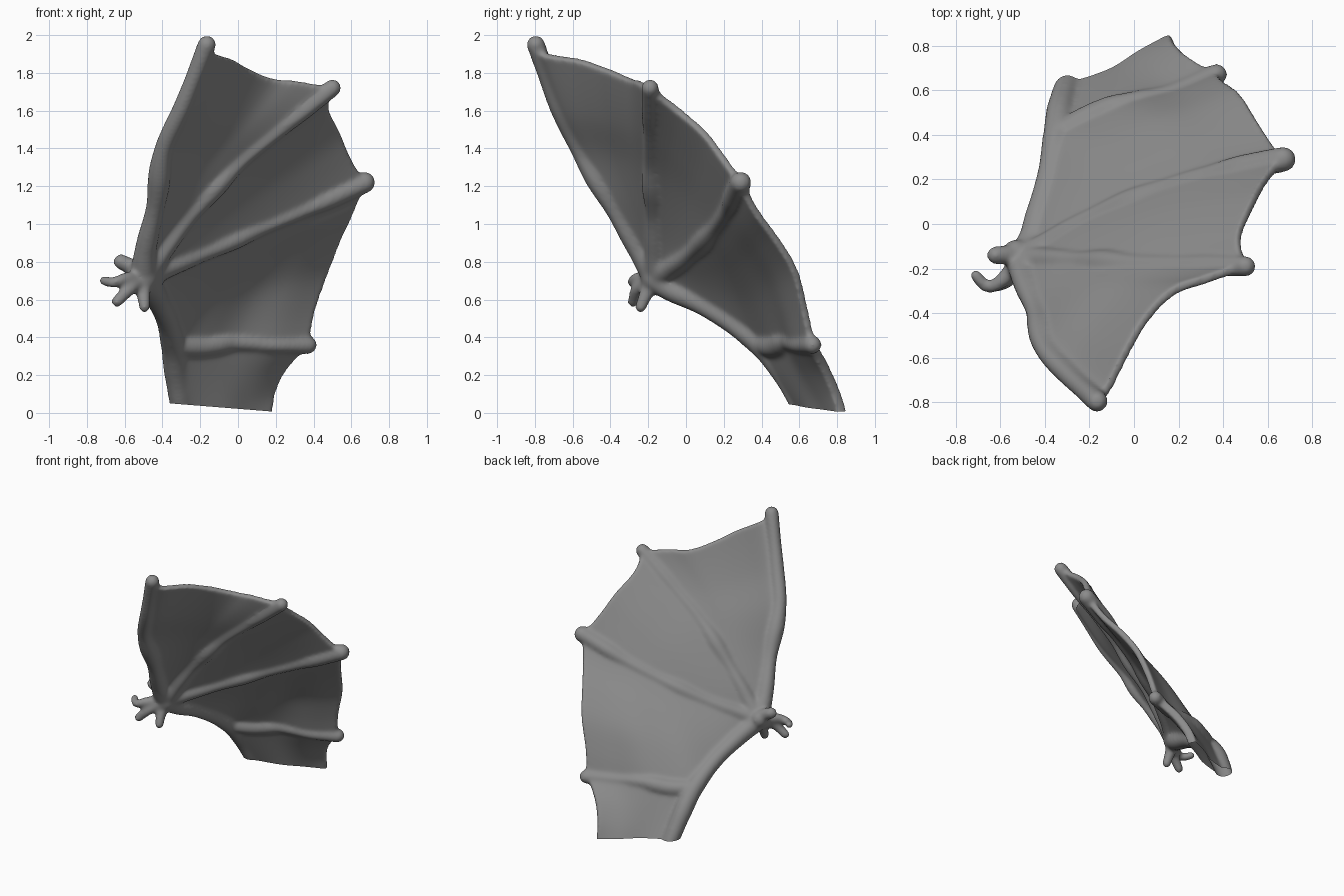
import bpy, bmesh, math
from mathutils import Vector as V

if "Cube" in bpy.data.objects:
    bpy.data.objects.remove(bpy.data.objects["Cube"])

parts = []

def smooth_path(pts, n):
    """Catmull-Rom through pts, resampled to n+1 evenly spaced points."""
    p = [V(q) for q in pts]
    p = [2 * p[0] - p[1]] + p + [2 * p[-1] - p[-2]]
    fine = []
    for a, b, c, d in zip(p, p[1:], p[2:], p[3:]):
        for k in range(20):
            t = k / 20
            fine.append(0.5 * (2 * b + (c - a) * t + (2 * a - 5 * b + 4 * c - d) * t * t
                               + (3 * b - a - 3 * c + d) * t ** 3))
    fine.append(p[-2])
    acc = [0.0]
    for a, b in zip(fine, fine[1:]):
        acc.append(acc[-1] + (b - a).length)
    out, j = [], 0
    for i in range(n + 1):
        s = acc[-1] * i / n
        while j < len(acc) - 2 and acc[j + 1] < s:
            j += 1
        f = (s - acc[j]) / max(acc[j + 1] - acc[j], 1e-9)
        out.append(fine[j].lerp(fine[j + 1], min(f, 1)))
    return out

def ball(name, loc, r):
    bpy.ops.mesh.primitive_uv_sphere_add(segments=20, ring_count=12, radius=r, location=loc)
    bpy.context.object.name = name
    parts.append(bpy.context.object)

def bone(name, pts, radii, n=40):
    """Round tube with radii spread along its length and rounded ends."""
    cu = bpy.data.curves.new(name, 'CURVE')
    cu.dimensions, cu.bevel_depth, cu.bevel_resolution, cu.use_fill_caps = '3D', 1, 5, True
    sp = cu.splines.new('POLY')
    sp.points.add(n)
    for i, q in enumerate(smooth_path(pts, n)):
        u = i / n * (len(radii) - 1)
        k = min(int(u), len(radii) - 2)
        f = u - k
        f = f * f * (3 - 2 * f)
        sp.points[i].co = (*q, 1)
        sp.points[i].radius = radii[k] * (1 - f) + radii[k + 1] * f
    ob = bpy.data.objects.new(name, cu)
    bpy.context.collection.objects.link(ob)
    parts.append(ob)
    ball(name + "_root", pts[0], radii[0])
    ball(name + "_tip", pts[-1], radii[-1])

def membrane(name, rib_a, rib_b, edge, bulge=0.01, thick=0.044, n=32, m=20):
    """Skin stretched between two ribs, its outer rim following edge."""
    a, b = smooth_path(rib_a, n), smooth_path(rib_b, n)
    rim = smooth_path([rib_a[-1]] + edge + [rib_b[-1]], m)
    bm = bmesh.new()
    grid = []
    for i in range(n + 1):
        s = i / n
        row = []
        for j in range(m + 1):
            t = j / m
            p = a[i].lerp(b[i], t) + s ** 2.5 * (rim[j] - a[-1].lerp(b[-1], t))
            p += V((0, 0.85, 0.5)) * bulge * math.sin(math.pi * t) * math.sin(math.pi * s)
            row.append(bm.verts.new(p))
        grid.append(row)
    for i in range(n):
        for j in range(m):
            bm.faces.new((grid[i][j], grid[i + 1][j], grid[i + 1][j + 1], grid[i][j + 1]))
    bmesh.ops.remove_doubles(bm, verts=bm.verts, dist=0.0005)
    me = bpy.data.meshes.new(name)
    bm.to_mesh(me)
    bm.free()
    ob = bpy.data.objects.new(name, me)
    bpy.context.collection.objects.link(ob)
    mod = ob.modifiers.new("thickness", 'SOLIDIFY')
    mod.thickness, mod.offset = thick, 0
    parts.append(ob)

# Skeleton paths
wrist = (-.50, -.16, .715)
f1 = [wrist, (-.49, -.25, .86), (-.43, -.41, 1.13), (-.395, -.56, 1.39), (-.29, -.68, 1.63), (-.165, -.795, 1.95)]
f2 = [wrist, (-.29, -.165, 1.00), (-.03, -.18, 1.29), (.22, -.185, 1.50), (.50, -.19, 1.72)]
f3 = [wrist, (-.22, .01, .83), (.08, .14, .96), (.36, .225, 1.08), (.67, .29, 1.22)]
arm = [wrist, (-.455, -.07, .65), (-.425, .05, .595), (-.38, .21, .50), (-.345, .395, .36)]
f4 = [arm[-1], (-.20, .475, .355), (-.03, .54, .375), (.18, .59, .36), (.37, .67, .36)]
base = [(-.29, .64, -.03), (-.10, .69, -.03), (.03, .77, -.03), (.17, .835, -.03)]

# Fingers, arm and wrist
bone("finger_1", f1, [.07, .058, .05, .062, .05, .05, .047, .05])
bone("finger_2", f2, [.065, .055, .046, .06, .044, .043, .05, .048])
bone("finger_3", f3, [.065, .052, .046, .054, .042, .044, .058, .058])
bone("finger_4", f4, [.055, .062, .062, .048, .042, .045, .05])
bone("arm", arm + [(-.33, .51, .22), (-.305, .605, .05), base[0]], [.075, .064, .058, .058, .065, .065, .06, .055])
ball("wrist", wrist, .08)
ball("wrist_back", (-.53, -.13, .735), .062)

# Small claws of the hand
bone("claw_1", [wrist, (-.60, -.26, .71), (-.66, -.28, .69), (-.71, -.23, .70)], [.055, .038, .03, .028])
bone("claw_2", [wrist, (-.57, -.25, .66), (-.64, -.28, .59)], [.055, .038, .032])
bone("claw_3", [wrist, (-.50, -.21, .63), (-.495, -.24, .56)], [.055, .038, .032])
bone("thumb", [wrist, (-.56, -.14, .77), (-.62, -.14, .80)], [.05, .044, .042])

# Skin panels
membrane("skin_1", f1, f2, [(-.12, -.75, 1.90), (-.03, -.57, 1.87), (.06, -.42, 1.82),
                            (.18, -.30, 1.77), (.32, -.25, 1.755)])
membrane("skin_2", f2, f3, [(.475, -.06, 1.62), (.535, .09, 1.49), (.59, .19, 1.36)])
membrane("skin_3", f3, arm + f4[1:], [(.61, .37, 1.07), (.54, .48, .92), (.475, .58, .75), (.405, .63, .55)], bulge=.015)
membrane("skin_4", f4, base, [(.31, .70, .31), (.235, .75, .22), (.185, .80, .10)], bulge=0, thick=.06)

# Fuse everything into one organic surface
bpy.context.view_layer.update()
bpy.ops.object.select_all(action='DESELECT')
for ob in parts:
    ob.select_set(True)
bpy.context.view_layer.objects.active = parts[0]
bpy.ops.object.convert(target='MESH')
bpy.ops.object.join()
wing = bpy.context.object
wing.name = "wing"
wing.data.name = "wing"
mod = wing.modifiers.new("fuse", 'REMESH')
mod.mode, mod.voxel_size = 'VOXEL', 0.01
mod = wing.modifiers.new("soften", 'SMOOTH')
mod.factor, mod.iterations = 0.5, 24
bpy.ops.object.convert(target='MESH')
wing = bpy.context.object

# Open cut at the shoulder end
bm = bmesh.new()
bm.from_mesh(wing.data)
bmesh.ops.transform(bm, matrix=wing.matrix_world, verts=bm.verts)
bmesh.ops.bisect_plane(bm, geom=bm.verts[:] + bm.edges[:] + bm.faces[:], plane_co=(.17, .8, .008),
                       plane_no=(.08, 0, 1), clear_inner=True)
bm.to_mesh(wing.data)
bm.free()
wing.location, wing.rotation_euler, wing.scale = (0, 0, 0), (0, 0, 0), (1, 1, 1)
bpy.ops.object.shade_smooth()

# Dark grey hide
hide = bpy.data.materials.new("dark_hide")
hide.diffuse_color = (.26, .26, .26, 1)
hide.use_nodes = True
hide.node_tree.nodes["Principled BSDF"].inputs["Base Color"].default_value = hide.diffuse_color
wing.data.materials.clear()
wing.data.materials.append(hide)
